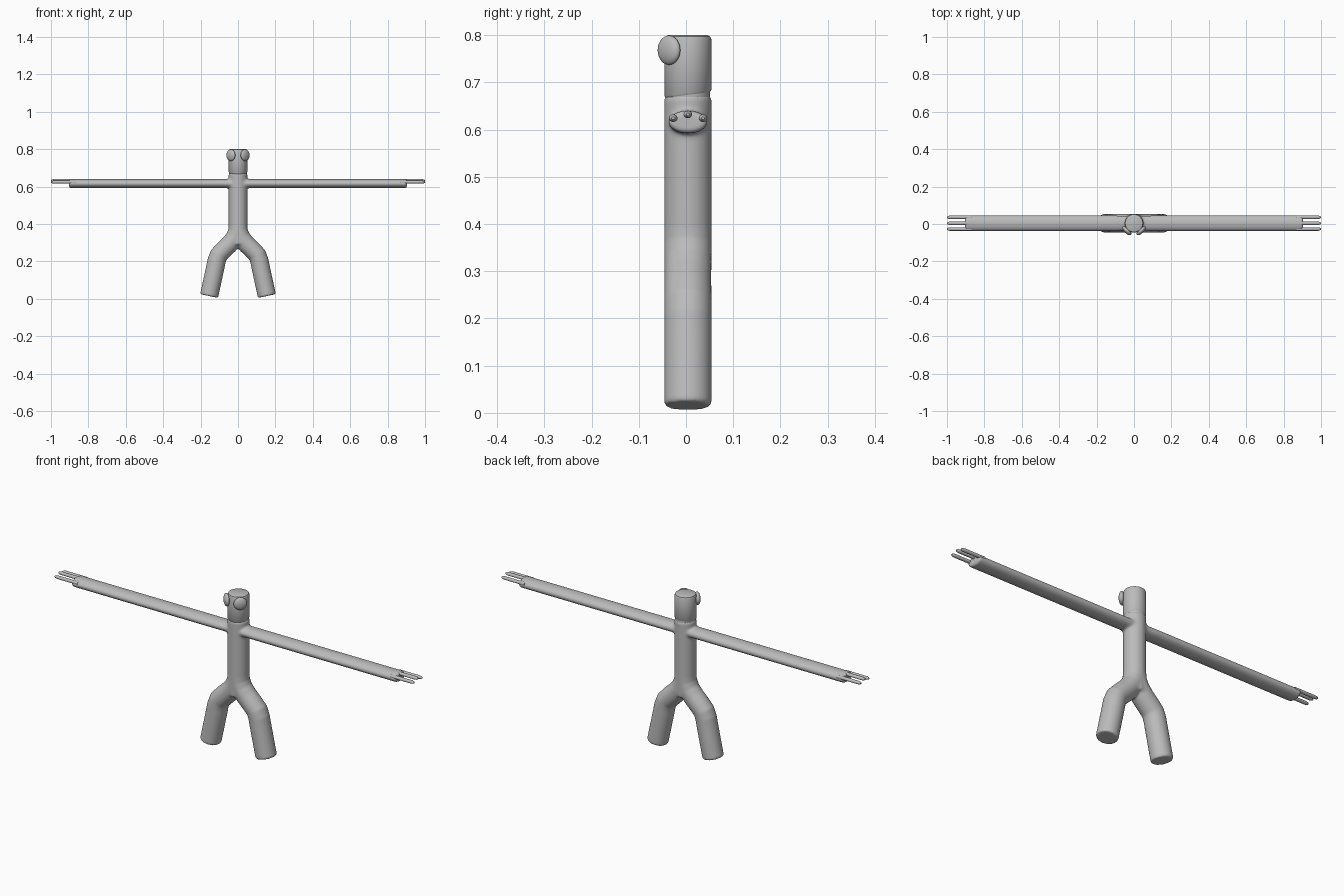
import bpy, bmesh, math
from mathutils import Vector, Matrix

if "Cube" in bpy.data.objects:
    bpy.data.objects.remove(bpy.data.objects["Cube"])

YC = 0.004          # depth of the body axis
grey = bpy.data.materials.new("grey")
grey.diffuse_color = (0.5, 0.5, 0.5, 1)
grey.use_nodes = True
grey.node_tree.nodes["Principled BSDF"].inputs["Base Color"].default_value = grey.diffuse_color


def sweep(bm, path, seg=40):
    """Tube in the XZ plane; path rows are (x, z, depth radius, in-plane radius)."""
    pts = [Vector((p[0], 0, p[1])) for p in path]
    rings = []
    for i, (x, z, ry, rn) in enumerate(path):
        t = (pts[min(i + 1, len(pts) - 1)] - pts[max(i - 1, 0)])
        if t.length < 1e-6:
            t = pts[-1] - pts[0]
        t.normalize()
        n = Vector((t.z, 0, -t.x))
        ring = []
        for k in range(seg):
            a = 2 * math.pi * k / seg
            ring.append(bm.verts.new(pts[i] + n * rn * math.cos(a)
                                     + Vector((0, YC + ry * math.sin(a), 0))))
        rings.append(ring)
    for a, b in zip(rings, rings[1:]):
        for k in range(seg):
            j = (k + 1) % seg
            bm.faces.new((a[k], a[j], b[j], b[k]))
    bm.faces.new(rings[0][::-1])
    bm.faces.new(rings[-1])


def finish(name, bm, smooth=True):
    bmesh.ops.recalc_face_normals(bm, faces=bm.faces)
    me = bpy.data.meshes.new(name)
    bm.to_mesh(me)
    bm.free()
    ob = bpy.data.objects.new(name, me)
    bpy.context.collection.objects.link(ob)
    me.materials.append(grey)
    if smooth:
        bpy.ops.object.select_all(action='DESELECT')
        ob.select_set(True)
        bpy.context.view_layer.objects.active = ob
        bpy.ops.object.shade_smooth_by_angle(angle=math.radians(40))
    return ob


# Torso, legs and arms fused into one skin
bm = bmesh.new()
R = 0.05
sweep(bm, [(0, 0.29, R, R), (0, 0.45, R, R), (0, 0.664, R, R), (0, 0.672, R - 0.004, R - 0.004)])
for s in (-1, 1):
    leg = [(0, 0.40), (0.004, 0.36), (0.018, 0.325), (0.045, 0.292), (0.08, 0.258),
           (0.103, 0.234), (0.114, 0.205), (0.121, 0.17), (0.153, 0.022)]
    sweep(bm, [(s * x, z, R, R - 0.001) for x, z in leg]
          + [(s * 0.1545, 0.015, R - 0.004, R - 0.004)])
    sweep(bm, [(0, 0.616, 0.041, 0.024), (s * 0.5, 0.616, 0.041, 0.024),
               (s * 0.895, 0.616, 0.041, 0.024), (s * 0.903, 0.616, 0.036, 0.019)])
body = finish("body", bm, False)

rem = body.modifiers.new("fuse", 'REMESH')
rem.mode = 'VOXEL'
rem.voxel_size = 0.0045
rem.use_smooth_shade = True
deps = bpy.context.evaluated_depsgraph_get()
fused = bpy.data.meshes.new_from_object(body.evaluated_get(deps))
body.modifiers.clear()
body.data = fused
if not fused.materials:
    fused.materials.append(grey)

# Soft blends at the crotch and shoulders
blend = body.vertex_groups.new(name="blend")
for v in fused.vertices:
    x, z = abs(v.co.x), v.co.z
    hip = max(0, 1 - math.hypot(x, z - 0.26) / 0.1)
    arm = max(0, 1 - math.hypot(x - 0.05, (z - 0.615) * 0.9) / 0.045)
    w = min(1, max(hip, arm) * 1.6)
    if w > 0:
        blend.add([v.index], w, 'REPLACE')
sm = body.modifiers.new("blend", 'SMOOTH')
sm.factor, sm.iterations, sm.vertex_group = 0.5, 22, "blend"
sk = body.modifiers.new("skin", 'SMOOTH')
sk.factor, sk.iterations = 0.5, 3

# Head, with a tilted neck seam and a rounded flat crown
bm = bmesh.new()
sweep(bm, [(0, 0.672, R - 0.004, R - 0.004), (0, 0.678, R, R), (0, 0.79, R, R),
           (0, 0.797, R - 0.003, R - 0.003), (0, 0.80, R - 0.009, R - 0.009)], 48)
for v in bm.verts:
    if v.co.z < 0.7:
        v.co.z += (v.co.y - YC) * 0.13
finish("head", bm)

# Neck core closing the seam
bm = bmesh.new()
sweep(bm, [(0, 0.65, R - 0.003, R - 0.003), (0, 0.69, R - 0.003, R - 0.003)], 48)
finish("neck", bm)

for s, side in ((-1, "left"), (1, "right")):
    # Flattened round eyes facing diagonally outward
    bm = bmesh.new()
    bmesh.ops.create_uvsphere(bm, u_segments=32, v_segments=16, radius=1)
    bm.transform(Matrix.Translation((s * 0.038, -0.036, 0.768))
                 @ Matrix.Rotation(s * math.pi / 4, 4, 'Z')
                 @ Matrix.Diagonal((0.031, 0.014, 0.031, 1)))
    finish(side + "_eye", bm)

    # Three slim fingers
    for i, (y, z) in enumerate(((-0.027, 0.624), (0.004, 0.632), (0.036, 0.624))):
        bm = bmesh.new()
        sweep(bm, [(s * x, z, r * 1.15, r) for x, r in
                   ((0.87, 0.008), (0.985, 0.008), (0.995, 0.006), (1.0, 0.003))], 16)
        bmesh.ops.translate(bm, vec=(0, y - YC, 0), verts=bm.verts)
        finish(f"{side}_finger_{i + 1}", bm)
